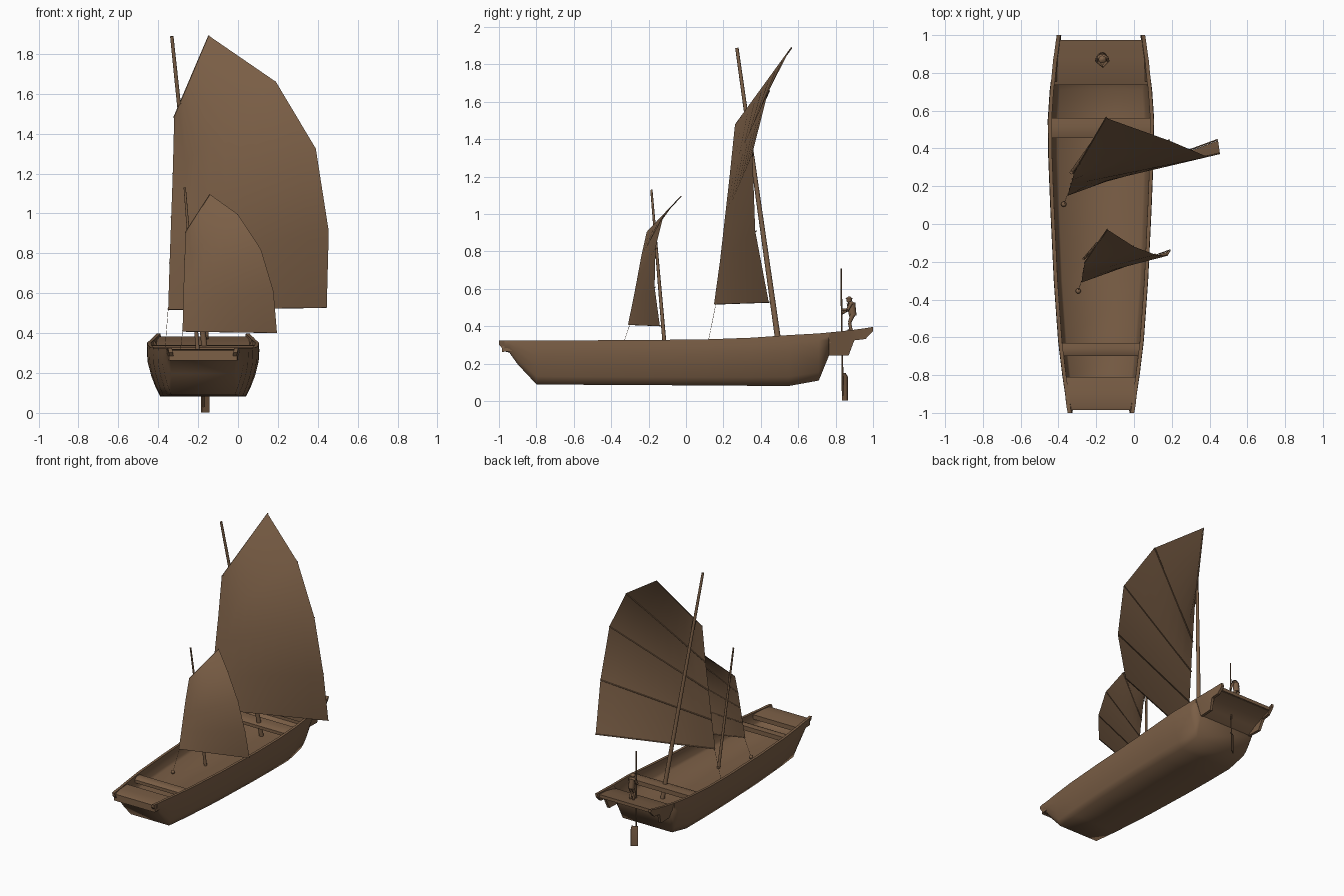
import bpy, bmesh
from mathutils import Vector
from math import radians

cube = bpy.data.objects.get("Cube")
if cube:
    bpy.data.objects.remove(cube)

wood = bpy.data.materials.new("brown wood")
wood.use_nodes = True
COLOUR = (0.2, 0.115, 0.062, 1)
wood.diffuse_color = COLOUR
wood.node_tree.nodes["Principled BSDF"].inputs["Base Color"].default_value = COLOUR
CX = -0.175  # hull centre line


def finish(name, bm, smooth=40):
    bmesh.ops.recalc_face_normals(bm, faces=bm.faces)
    mesh = bpy.data.meshes.new(name)
    bm.to_mesh(mesh)
    bm.free()
    mesh.materials.append(wood)
    obj = bpy.data.objects.new(name, mesh)
    bpy.context.collection.objects.link(obj)
    bpy.ops.object.select_all(action='DESELECT')
    obj.select_set(True)
    bpy.context.view_layer.objects.active = obj
    bpy.ops.object.shade_smooth_by_angle(angle=radians(smooth))


def loft(name, rings, smooth=40):
    """Skin closed rings of points and cap both ends."""
    bm = bmesh.new()
    rows = [[bm.verts.new(p) for p in ring] for ring in rings]
    n = len(rows[0])
    for a, b in zip(rows, rows[1:]):
        for i in range(n):
            j = (i + 1) % n
            bm.faces.new((a[i], a[j], b[j], b[i]))
    bm.faces.new(rows[0])
    bm.faces.new(rows[-1])
    finish(name, bm, smooth)


def add_rod(bm, a, b, r1, r2, sides=10):
    a, b = Vector(a), Vector(b)
    made = bmesh.ops.create_cone(bm, cap_ends=True, segments=sides, radius1=r1,
                                 radius2=r2, depth=(b - a).length)["verts"]
    turn = Vector((0, 0, 1)).rotation_difference(b - a).to_matrix()
    for v in made:
        v.co = turn @ v.co + (a + b) / 2


def add_ball(bm, centre, size):
    made = bmesh.ops.create_uvsphere(bm, u_segments=12, v_segments=8, radius=1)["verts"]
    for v in made:
        v.co = Vector(centre) + v.co * Vector(size)


def rod(name, *args):
    bm = bmesh.new()
    add_rod(bm, *args)
    finish(name, bm)


# Hull: U-shaped sections (y, bottom z, rim z, rim half width, bottom half width)
STATIONS = [
    (-.97, .266, .325, .181, .165), (-.945, .26, .325, .185, .162),
    (-.9, .197, .325, .19, .157), (-.8, .09, .325, .205, .16),
    (-.62, .088, .325, .227, .178), (-.3, .086, .326, .25, .2),
    (.1, .084, .33, .269, .213), (.35, .082, .339, .279, .215),
    (.55, .081, .353, .282, .213), (.71, .11, .362, .271, .206),
    (.765, .245, .367, .264, .22)]
SHAPE = [(1, .97), (.85, 1), (.65, .95), (.4, .7), (.18, .36), (0, 0)]
FLOOR = .232
WALL = .02


def hull_ring(y, zb, zt, top, bottom):
    right = [(bottom + (top - bottom) * g, zb + (zt - zb) * f) for f, g in SHAPE]
    floor = min(max(zb + .02, FLOOR), zt - .015)
    inner = [(bottom - WALL + (top - bottom) * (.5 + g / 2), floor + (zt - floor) * f)
             for f, g in SHAPE]
    left = [(-x, z) for x, z in reversed(right)]
    in_left = [(-x, z) for x, z in inner]
    return [(CX + x, y, z) for x, z in right + left + in_left + inner[::-1]]


loft("hull", [hull_ring(*s) for s in STATIONS], 75)

# Side wings reaching past the end decks (y, bottom z, top z, half widths)
WINGS = {"stern": [(.755, .245, .366, .264, .22), (.87, .245, .378, .253, .225),
                   (.9, .325, .382, .248, .235), (.96, .332, .39, .24, .232),
                   (1.0, .375, .397, .234, .23)],
         "bow": [(-1.0, .302, .325, .176, .172), (-.968, .266, .325, .182, .165),
                 (-.94, .262, .325, .186, .164)]}
for end, sections in WINGS.items():
    for name, side in (("left", 1), ("right", -1)):
        loft(name + "_" + end + "_wing",
             [[(CX + side * x, y, z) for x, z in
               ((top, zt), (low, zb), (low - .02, zb), (top - .02, zt))]
              for y, zb, zt, top, low in sections])


def plank(name, sections):
    """Board across the hull from sections of (y, top z, bottom z, half width)."""
    loft(name, [[(CX - w, y, zt), (CX + w, y, zt), (CX + w, y, zb), (CX - w, y, zb)]
                for y, zt, zb, w in sections])


def thwart(name, y0, y1, z, w):
    """Narrow board with a slightly rounded top."""
    plank(name, [(y0 + (y1 - y0) * t, z - drop, z - .035, w)
                 for t, drop in ((0, .012), (.25, .003), (.6, 0), (1, .002))])


# Decks and thwarts; the stern deck is backed by a curved counter
plank("bow_deck", [(-.985, .312, .262, .17), (-.965, .318, .265, .174),
                   (-.9, .321, .27, .18), (-.81, .314, .28, .19)])
thwart("front_thwart", -.7, -.63, .314, .205)
thwart("mast_thwart", .455, .56, .34, .264)
plank("stern_deck", [(.735, .33, .29, .25), (.79, .35, .32, .245),
                     (.87, .368, .345, .238), (.975, .384, .36, .226)])
plank("stern_counter", [(.755, .33, .246, .21), (.775, .335, .255, .21),
                        (.82, .35, .293, .21), (.88, .36, .33, .22),
                        (.968, .375, .357, .222)])


# Sails: luff and leech points run from the foot to the top
def sail(name, luff, leech, batten):
    bm = bmesh.new()
    steps = 8
    rows = []
    for a, b in zip(luff, leech):
        a, b = Vector(a), Vector(b)
        rows.append([bm.verts.new(a.lerp(b, i / steps)) for i in range(steps + 1)])
    for a, b in zip(rows, rows[1:]):
        for i in range(steps):
            bm.faces.new((a[i], a[i + 1], b[i + 1], b[i]))
    finish(name, bm)
    # Battens lie against the back of the cloth
    bm = bmesh.new()
    back = Vector((-.3, 1.3, 0)) * batten
    for a, b in zip(luff, leech):
        add_rod(bm, Vector(a) + back, Vector(b) + back, batten, batten, 6)
    finish(name + "_battens", bm)


sail("main_sail",
     [(-.35, .15, .52), (-.343, .182, .75), (-.335, .208, .98),
      (-.327, .233, 1.2), (-.32, .262, 1.48)],
     [(.445, .442, .53), (.455, .37, .91), (.39, .355, 1.325),
      (.19, .44, 1.66), (-.145, .56, 1.89)], .004)
sail("fore_sail",
     [(-.278, -.31, .41), (-.275, -.285, .53), (-.272, -.262, .65),
      (-.268, -.24, .77), (-.262, -.21, .905)],
     [(.195, -.14, .403), (.178, -.168, .61), (.115, -.163, .82),
      (0, -.12, .995), (-.14, -.03, 1.095)], .003)

# Masts
rod("main_mast", (-.158, .506, .23), (-.332, .272, 1.888), .016, .009)
rod("fore_mast", (-.195, -.108, .225), (-.267, -.185, 1.13), .011, .006)

# Sheets running from each sail foot to a small block inside the hull
for name, top, foot in (("main", (-.35, .16, .52), (-.372, .105, .25)),
                        ("fore", (-.278, -.3, .41), (-.295, -.355, .25))):
    rod(name + "_sheet", top, foot, .001, .001, 6)
    bm = bmesh.new()
    add_ball(bm, foot, (.014, .014, .014))
    finish(name + "_block", bm, 60)

# Steering oar with a flat blade
rod("steering_pole", (-.17, .838, .03), (-.165, .829, .71), .005, .004, 8)
loft("steering_blade", [[(-.185, .836, z), (-.181, .833, z),
                         (-.142, .862 - d, z), (-.146, .866 - d, z)]
                        for z, d in ((.003, 0), (.13, 0), (.15, .012))], 30)

# Helmsman: legs, body, arms reaching forward to the pole, head and hat
bm = bmesh.new()
for side in (-1, 1):
    x = -.168 + side * .013
    add_rod(bm, (x, .885, .37), (x, .874, .42), .008, .009)
    add_rod(bm, (x, .874, .42), (x, .892, .462), .009, .013)
    add_ball(bm, (x, .879, .379), (.008, .016, .007))
    shoulder, elbow = (-.168 + side * .024, .882, .522), (-.168 + side * .03, .864, .488)
    add_rod(bm, shoulder, elbow, .009, .008)
    add_rod(bm, elbow, (-.165, .834, .478 + side * .01), .008, .006)
add_rod(bm, (-.168, .892, .455), (-.168, .882, .525), .02, .023)
add_ball(bm, (-.168, .883, .522), (.028, .017, .012))
add_ball(bm, (-.168, .872, .541), (.013, .015, .016))
add_rod(bm, (-.168, .872, .547), (-.168, .872, .56), .02, .004, 12)
finish("helmsman", bm, 50)
